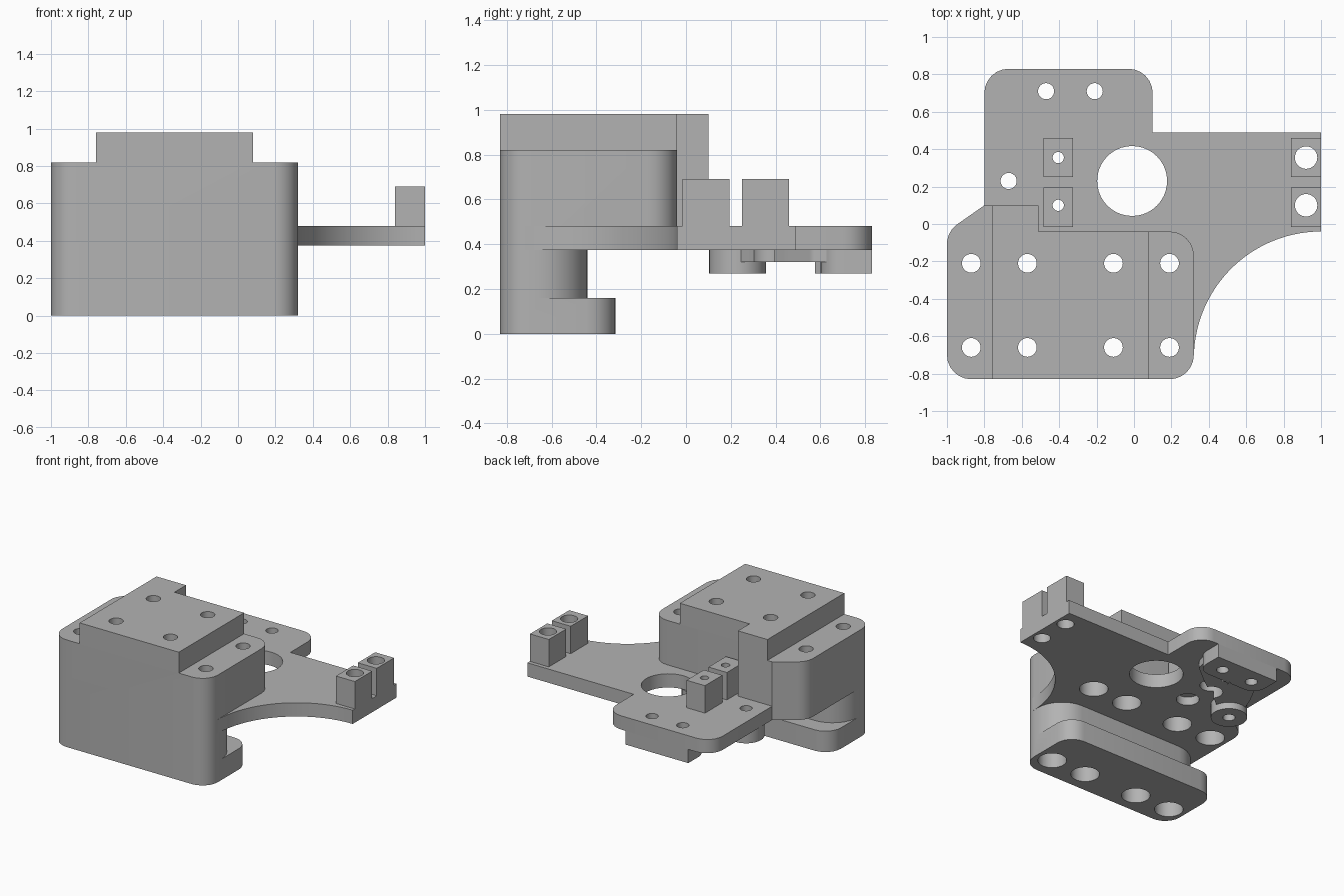
import bpy, bmesh, math
from mathutils import Vector

if "Cube" in bpy.data.objects:
    bpy.data.objects.remove(bpy.data.objects["Cube"], do_unlink=True)

GREY = bpy.data.materials.new("plain_grey")
GREY.use_nodes = True
GREY.diffuse_color = (0.45, 0.45, 0.45, 1)
GREY.node_tree.nodes["Principled BSDF"].inputs["Base Color"].default_value = (0.45, 0.45, 0.45, 1)


def outline(corners):
    """Closed 2D outline; a corner given as (x, y, r) is rounded."""
    pts = []
    n = len(corners)
    for i, c in enumerate(corners):
        p = Vector(c[:2])
        if len(c) == 2:
            pts.append(p)
            continue
        r = c[2]
        u = (Vector(corners[i - 1][:2]) - p).normalized()
        v = (Vector(corners[(i + 1) % n][:2]) - p).normalized()
        half = u.angle(v) / 2
        centre = p + (u + v).normalized() * r / math.sin(half)
        a = p + u * r / math.tan(half) - centre
        b = p + v * r / math.tan(half) - centre
        turn = a.angle_signed(b)
        steps = max(6, int(r * 40))
        for k in range(steps + 1):
            t = -turn * k / steps
            pts.append(centre + Vector((a.x * math.cos(t) - a.y * math.sin(t),
                                        a.x * math.sin(t) + a.y * math.cos(t))))
    return [p for i, p in enumerate(pts) if (p - pts[i - 1]).length > 1e-4]


def add_prism(bm, pts, z0, z1):
    base = bm.faces.new([bm.verts.new((p[0], p[1], z0)) for p in pts])
    top = bmesh.ops.extrude_face_region(bm, geom=[base])["geom"]
    bmesh.ops.translate(bm, vec=(0, 0, z1 - z0),
                        verts=[g for g in top if isinstance(g, bmesh.types.BMVert)])


def circle(x, y, r, n=40):
    return [(x + r * math.cos(math.tau * k / n), y + r * math.sin(math.tau * k / n)) for k in range(n)]


def box(x0, x1, y0, y1):
    return [(x0, y0), (x1, y0), (x1, y1), (x0, y1)]


def make(name, prisms):
    bm = bmesh.new()
    for p in prisms:
        add_prism(bm, *p)
    bmesh.ops.recalc_face_normals(bm, faces=bm.faces)
    me = bpy.data.meshes.new(name)
    bm.to_mesh(me)
    bm.free()
    me.materials.append(GREY)
    ob = bpy.data.objects.new(name, me)
    bpy.context.collection.objects.link(ob)
    return ob


def boolean(ob, prism, operation):
    tool = make("tool", [prism])
    tool.hide_render = True
    mod = ob.modifiers.new("cut", "BOOLEAN")
    mod.operation, mod.object, mod.solver = operation, tool, "EXACT"
    bpy.context.view_layer.update()
    ob_eval = ob.evaluated_get(bpy.context.evaluated_depsgraph_get())
    new = bpy.data.meshes.new_from_object(ob_eval)
    ob.modifiers.clear()
    ob.data = new
    bpy.data.objects.remove(tool, do_unlink=True)


def part(name, layers, holes=()):
    """Stack prism layers into one solid, then drill it."""
    ob = make(name, layers[:1])
    for layer in layers[1:]:
        boolean(ob, layer, "UNION")
    for x, y, r, z0, z1 in holes:
        boolean(ob, (circle(x, y, r), z0, z1), "DIFFERENCE")
    bpy.ops.object.select_all(action="DESELECT")
    ob.select_set(True)
    bpy.context.view_layer.objects.active = ob
    bpy.ops.object.shade_smooth_by_angle(angle=math.radians(30))
    return ob


LEFT, RIGHT, FRONT, BACK = -1, 0.32, -0.83, -0.04
R = 0.13
LOW, TOP = 0.375, 0.48          # plate underside and upper face


def foot(back, r):
    return outline([(LEFT, FRONT, R), (RIGHT, FRONT, R), (RIGHT, back, r), (LEFT, back, r)])


# Main block: foot flange, recessed neck, body with a side step, raised cap
body = outline([(LEFT, FRONT, R), (RIGHT, FRONT, R), (RIGHT, BACK, R), (-0.51, BACK),
                (-0.51, 0.1), (-0.8, 0.1), (LEFT, BACK, R)])
cap = [(-0.76, FRONT), (0.08, FRONT), (0.08, BACK), (-0.51, BACK), (-0.51, 0.1), (-0.76, 0.1)]
bolts = [(x, y) for x in (-0.87, -0.57, -0.11, 0.19) for y in (-0.66, -0.21)]
drill = [(x, y, 0.05, -0.1, 1.2) for x, y in bolts] + [(x, y, 0.1, -0.1, 0.66) for x, y in bolts]
part("mounting_block", [(foot(-0.315, R), 0, 0.16), (foot(-0.44, 0.22), 0.16, LOW),
                        (body, LOW, 0.82), (cap, 0.82, 0.98)], drill)

# Base plate with swept arm
plate = outline([(-0.8, 0.1), (-0.51, 0.1), (-0.51, BACK), (RIGHT, BACK, R), (RIGHT, -0.72),
                 (RIGHT, BACK, 0.68), (1, BACK), (1, 0.49), (0.1, 0.49), (0.1, 0.83, R), (-0.8, 0.83, R)])
pad_holes = [(-0.47, 0.71, 0.043, 0, 1), (-0.21, 0.71, 0.043, 0, 1), (-0.67, 0.23, 0.043, 0, 1)]
pins = [(-0.405, y, 0.03, 0, 1) for y in (0.1, 0.355)]
pin_sinks = [(-0.405, y, 0.08, 0, 0.44) for y in (0.1, 0.355)]
arm_holes = [(0.92, y, 0.06, 0, 1) for y in (0.1, 0.355)]
part("base_plate", [(plate, LOW, TOP)],
     pad_holes + pins + pin_sinks + arm_holes + [(-0.01, 0.23, 0.187, 0, 1)])

# Paired upright posts on the plate
for name, x0, x1, holes in (("inner_post", -0.483, -0.327, pins), ("arm_post", 0.84, 1, arm_holes)):
    for side, y0, hole in (("front", -0.015, holes[0]), ("rear", 0.25, holes[1])):
        part(f"{name}_{side}", [(box(x0, x1, y0, y0 + 0.21), TOP, 0.69)], [hole])

# Underside pad, web and round boss
pad = outline([(-0.07, 0.83), (-0.6, 0.83), (-0.6, 0.6, 0.1), (-0.36, 0.6, 0.03),
               (-0.34, 0.66, 0.03), (-0.32, 0.6, 0.03), (-0.07, 0.6, 0.1)])
web = outline([(-0.09, 0.68), (-0.12, 0.56, 0.05), (-0.27, 0.44, 0.05), (-0.5, 0.28, 0.05),
               (-0.6, 0.2), (-0.76, 0.25), (-0.68, 0.45, 0.08), (-0.56, 0.68)])
part("underside_pad", [(pad, 0.27, LOW), (web, 0.32, LOW), (circle(-0.67, 0.23, 0.127), 0.27, LOW)],
     pad_holes + pin_sinks)
